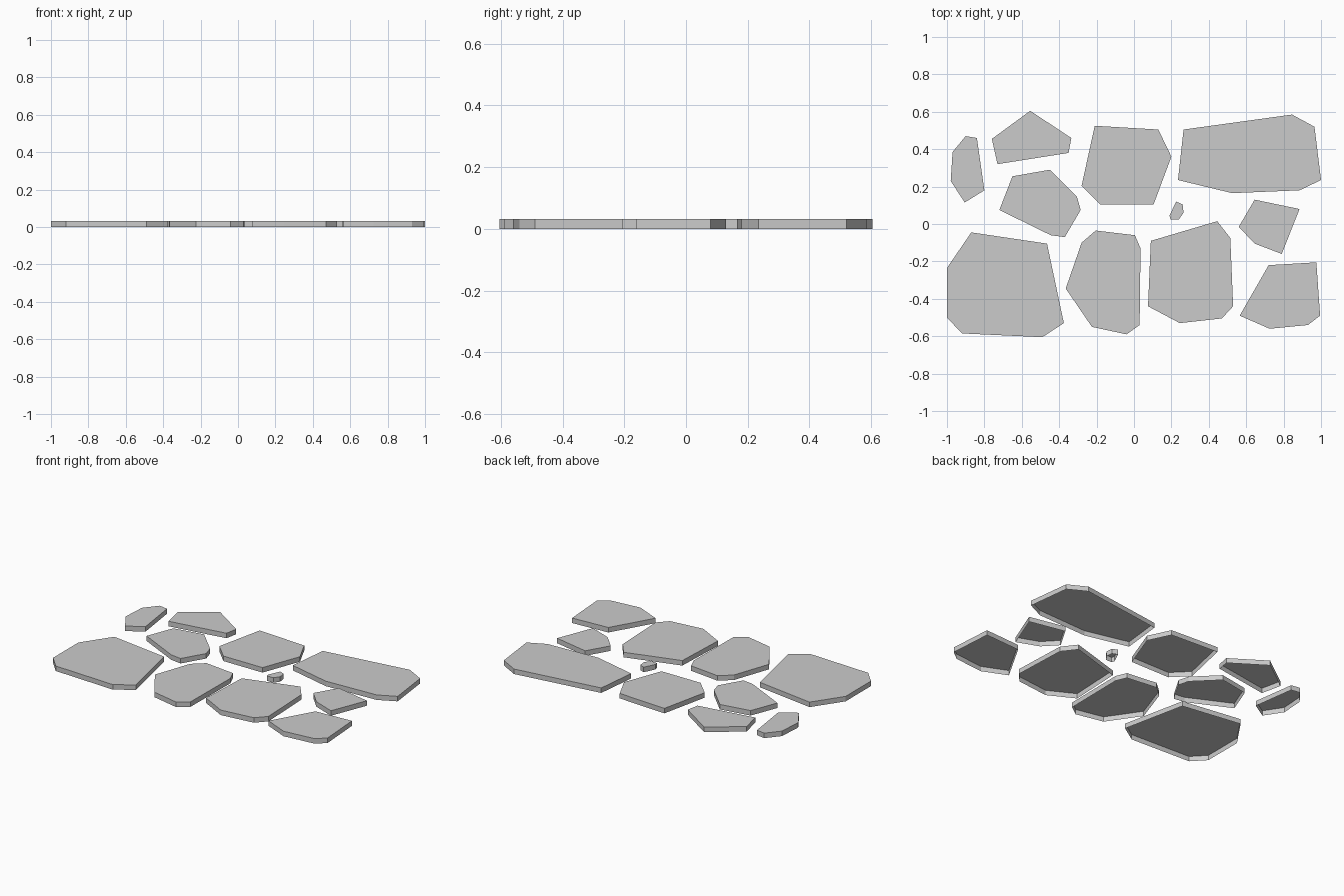
import bpy

THICK = 0.033


def stone(name, *outline):
    """Flat paving stone: top face and side walls, open underneath."""
    pts = outline[::-1]  # outlines are read clockwise; reverse so the top faces up
    n = len(pts)
    verts = [(x, y, 0) for x, y in pts] + [(x, y, THICK) for x, y in pts]
    faces = [[n + i for i in range(n)]]
    faces += [[i, (i + 1) % n, n + (i + 1) % n, n + i] for i in range(n)]
    mesh = bpy.data.meshes.new(name)
    mesh.from_pydata(verts, [], faces)
    mesh.update()
    bpy.context.collection.objects.link(bpy.data.objects.new(name, mesh))


# back row, left to right
stone("stone_back_sliver", (-.97, .385), (-.90, .47), (-.84, .46), (-.80, .18),
      (-.905, .115), (-.98, .23))
stone("stone_back_peak", (-.555, .605), (-.335, .46), (-.35, .38), (-.73, .32),
      (-.76, .455))
stone("stone_back_middle", (-.21, .525), (.13, .505), (.20, .36), (.105, .105),
      (-.18, .105), (-.28, .205))
stone("stone_back_long", (.265, .505), (.845, .585), (.965, .52), (1, .235),
      (.885, .18), (.525, .165), (.235, .235))

# centre row
stone("stone_centre_left", (-.65, .255), (-.45, .29), (-.305, .145), (-.285, .075),
      (-.37, -.07), (-.445, -.06), (-.72, .075))
stone("stone_pebble", (.225, .12), (.26, .105), (.265, .06), (.24, .025),
      (.195, .025), (.19, .045))
stone("stone_centre_right", (.645, .13), (.885, .08), (.79, -.16), (.645, -.105),
      (.56, -.015))

# front row, left to right
stone("stone_front_large", (-.87, -.045), (-.465, -.105), (-.375, -.53), (-.49, -.605),
      (-.92, -.585), (-1, -.50), (-1, -.235))
stone("stone_front_left", (-.205, -.035), (.005, -.06), (.035, -.13), (.03, -.54),
      (-.04, -.59), (-.225, -.55), (-.365, -.345), (-.28, -.10))
stone("stone_front_middle", (.445, .015), (.515, -.075), (.53, -.44), (.47, -.505),
      (.245, -.53), (.075, -.44), (.09, -.09))
stone("stone_front_right", (.72, -.22), (.975, -.205), (.995, -.49), (.93, -.54),
      (.725, -.56), (.565, -.49))
